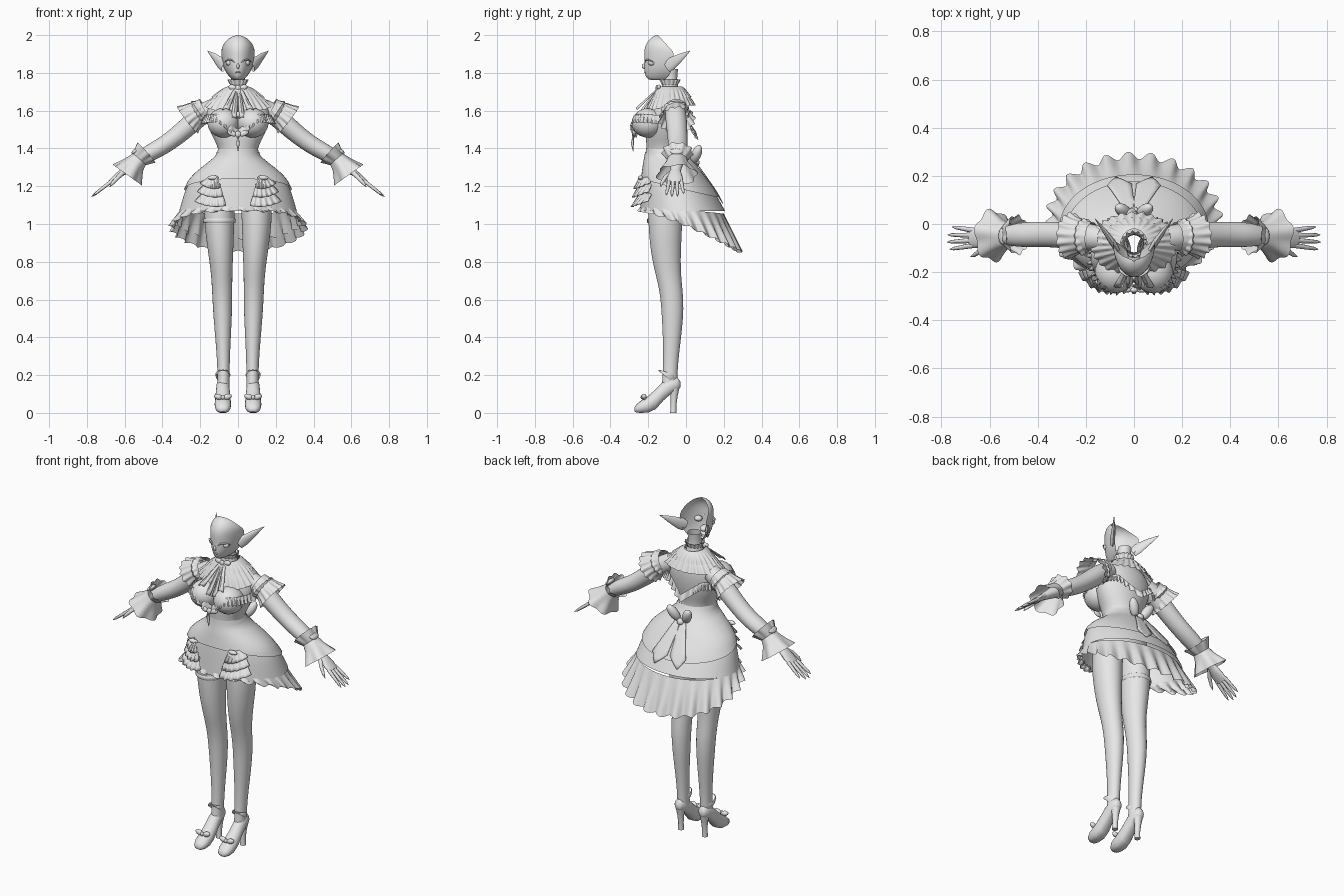
import bpy, bmesh
from math import sin, cos, pi, radians
from mathutils import Vector, Matrix, Euler

if "Cube" in bpy.data.objects:
    bpy.data.objects.remove(bpy.data.objects["Cube"], do_unlink=True)

grey = bpy.data.materials.new("plain_grey")
grey.use_nodes = True
grey.diffuse_color = (0.8, 0.8, 0.8, 1)
grey.node_tree.nodes["Principled BSDF"].inputs["Base Color"].default_value = (0.8, 0.8, 0.8, 1)


def finish(name, bm, mirror=False, sub=0, thick=0):
    bmesh.ops.recalc_face_normals(bm, faces=bm.faces)
    me = bpy.data.meshes.new(name)
    bm.to_mesh(me)
    bm.free()
    me.materials.append(grey)
    me.shade_smooth()
    me.set_sharp_from_angle(angle=radians(50))
    ob = bpy.data.objects.new(name, me)
    bpy.context.collection.objects.link(ob)
    if thick:
        ob.modifiers.new("Thickness", 'SOLIDIFY').thickness = thick
    if mirror:
        ob.modifiers.new("Mirror", 'MIRROR').use_clip = False
    if sub:
        ob.modifiers.new("Smooth", 'SUBSURF').levels = sub
        ob.modifiers["Smooth"].render_levels = sub
    return ob


def skin(name, rings, wrap=True, cap=False, **kw):
    """Skin a list of equally long point rows."""
    bm = bmesh.new()
    rows = [[bm.verts.new(p) for p in r] for r in rings]
    n = len(rows[0])
    for a, b in zip(rows, rows[1:]):
        for i in range(n if wrap else n - 1):
            j = (i + 1) % n
            bm.faces.new((a[i], a[j], b[j], b[i]))
    if cap:
        bm.faces.new(rows[0])
        bm.faces.new(rows[-1])
    return finish(name, bm, **kw)


def ellipse(z, cx, rx, yf, yb, n=28):
    return [Vector((cx + rx * sin(2 * pi * i / n),
                    (yf + yb) / 2 - (yb - yf) / 2 * cos(2 * pi * i / n), z)) for i in range(n)]


def tube(name, pts, radii, side=(0, 1, 0), n=14, waves=0, amps=None, **kw):
    """Tube along pts; radii are (along side, across) at each point."""
    pts = [Vector(p) for p in pts]
    rings = []
    for i, p in enumerate(pts):
        t = (pts[min(i + 1, len(pts) - 1)] - pts[max(i - 1, 0)]).normalized()
        s = Vector(side)
        s = (s - t * s.dot(t)).normalized()
        c = t.cross(s)
        ring = []
        for k in range(n):
            a = 2 * pi * k / n
            w = 1 + (amps[i] * sin(waves * a) if waves else 0)
            ring.append(p + (s * radii[i][0] * cos(a) + c * radii[i][1] * sin(a)) * w)
        rings.append(ring)
    return skin(name, rings, **kw)


def ball(name, c, r, rot=(0, 0, 0), mirror=False):
    bm = bmesh.new()
    m = Matrix.Translation(c) @ Euler(rot).to_matrix().to_4x4() @ Matrix.Diagonal((*r, 1))
    bmesh.ops.create_uvsphere(bm, u_segments=18, v_segments=12, radius=1, matrix=m)
    return finish(name, bm, mirror=mirror)


def surf(name, f, nu, nv, wrap=False, **kw):
    """Surface f(u, v) with u and v from 0 to 1."""
    d = nu if wrap else nu - 1
    return skin(name, [[f(i / d, j / (nv - 1)) for i in range(nu)] for j in range(nv)], wrap, **kw)


def lookup(table, z):
    for a, b in zip(table, table[1:]):
        if b[0] <= z <= a[0]:
            k = (a[0] - z) / (a[0] - b[0])
            return [p + (q - p) * k for p, q in zip(a, b)][1:]
    return table[-1][1:]


# Head: open-backed face shell, rows are (z, half width, front y, back y)
head = [(1.775, .03, -.14, -.11), (1.757, .022, -.19, -.12), (1.775, .042, -.212, -.1), (1.80, .062, -.219, -.08),
        (1.83, .076, -.223, -.075), (1.87, .086, -.22, -.068), (1.91, .09, -.223, -.06), (1.945, .083, -.216, -.1),
        (1.975, .06, -.198, -.125), (1.993, .033, -.175, -.14), (2.0, .004, -.155, -.15)]
skin("head", [[Vector((w * sin(a), yb + (yf - yb) * cos(a), z)) for a in [pi * (i / 20 - .5) for i in range(21)]]
              for z, w, yf, yb in head], wrap=False, sub=1)
ball("nose", (0, -.222, 1.835), (.008, .012, .014))
ball("lips", (0, -.216, 1.803), (.016, .006, .004))
ball("mouth_cavity", (0, -.18, 1.805), (.025, .03, .018))
ball("eye", (.043, -.18, 1.853), (.022, .02, .016), (0, 0, .45), mirror=True)
tube("eyelid", [(.018, -.219, 1.853), (.032, -.214, 1.868), (.052, -.2, 1.87), (.07, -.175, 1.858)],
     [(.002, .002), (.005, .004), (.005, .004), (.002, .002)], n=8, mirror=True)
tube("ear", [(.074, -.1, 1.83), (.09, -.075, 1.85), (.125, -.025, 1.885), (.162, .022, 1.917)],
     [(.03, .012), (.034, .014), (.02, .009), (.001, .001)], side=(0, 0, 1), n=12, mirror=True)

# Neck and choker
skin("neck", [ellipse(z, 0, r, -.085 - r + d, -.085 + r + d) for z, r, d in
              [(1.69, .055, 0), (1.73, .042, 0), (1.77, .037, 0), (1.82, .038, .005)]], sub=1)
surf("choker_frill", lambda u, v: Vector(((.041 + .012 * v + .005 * v * sin(28 * pi * u)) * sin(2 * pi * u),
     -.085 - (.041 + .012 * v + .005 * v * sin(28 * pi * u)) * cos(2 * pi * u), 1.735 + .03 * v)), 112, 3, True)

# Torso, from shoulders to hips
torso = [(1.72, 0, .05, -.135, -.035), (1.69, 0, .085, -.15, -.02), (1.66, 0, .135, -.17, 0), (1.62, 0, .165, -.19, .01),
         (1.57, 0, .17, -.205, .012), (1.52, 0, .16, -.215, .008), (1.47, 0, .14, -.215, 0), (1.42, 0, .112, -.21, -.012),
         (1.38, 0, .1, -.208, -.015), (1.33, 0, .115, -.21, 0), (1.22, 0, .16, -.215, .02), (1.12, 0, .17, -.2, .0)]
skin("torso", [ellipse(*r) for r in torso], sub=1)
ball("bust", (.078, -.2, 1.535), (.085, .088, .078), mirror=True)


# Gathered frill round the bust line, dipping at the centre front
def bust_frill(u, v):
    a = 2 * pi * u
    c, s = cos(a), sin(a)
    front = max(0, c)
    w = .009 * sin(46 * a) * v + .012 * v
    x = (.178 + w) * (abs(s) ** .7) * (1 if s > 0 else -1)
    y = (-.1 - (.185 + w) * c ** .8) if c > 0 else (-.1 - (.118 + w) * c)
    dip = max(0, 1 - abs(x) / .11)
    return Vector((x, y + .035 * dip ** 2, 1.575 + .01 * front - .085 * dip - .045 * v))


surf("bust_frill", bust_frill, 368, 3, True)
ball("bust_jewel", (0, -.275, 1.475), (.016, .012, .018))
ball("bust_bow", (.032, -.275, 1.48), (.026, .01, .014), (0, -.4, 0), mirror=True)
tube("pendant", [(0, -.28, 1.46), (0, -.284, 1.425), (0, -.28, 1.385)],
     [(.004, .004), (.008, .009), (.001, .001)], n=8)


# Shoulder cape in two gathered tiers
def cape(z0, z1, r0, r1, amp):
    def f(u, v):
        a = 2 * pi * u
        r = r0 + (r1 - r0) * v
        w = amp * v * v * sin(26 * a)
        return Vector(((r + w) * sin(a), -.085 - (r * .55 + .034 + w) * cos(a),
                       z0 + (z1 - z0) * v ** 1.4 - .035 * v * max(0, cos(a)) + w * .3))
    return f


surf("cape_lower", cape(1.715, 1.628, .06, .178, .005), 208, 7, True)
surf("cape_upper", cape(1.728, 1.672, .055, .135, .005), 208, 6, True)


# Neck ribbon with fanned tails
def ribbon(x0, x1, w, drop):
    return lambda u, v: Vector((x0 + (x1 - x0) * v + (u - .5) * w * (.35 + .65 * v), -.145 - .115 * v - .006 * sin(pi * u),
                                1.72 - drop * v - (.02 * abs(u - .5) * v)))


surf("ribbon_outer", ribbon(.012, .065, .04, .105), 5, 6, mirror=True, thick=.004)
surf("ribbon_inner", ribbon(.006, .022, .034, .15), 5, 6, mirror=True, thick=.004)
ball("ribbon_bow", (.027, -.143, 1.722), (.024, .012, .015), (0, -.3, 0), mirror=True)
ball("brooch", (0, -.152, 1.72), (.014, .01, .016))

# Arms, sleeve frills and cuffs
tube("arm", [(.13, -.06, 1.615), (.18, -.055, 1.59), (.25, -.05, 1.53), (.32, -.045, 1.468), (.40, -.042, 1.41),
             (.48, -.045, 1.37), (.55, -.05, 1.32), (.61, -.055, 1.275)],
     [(.05, .05), (.057, .055), (.057, .053), (.053, .05), (.053, .047), (.053, .046), (.034, .03), (.026, .02)],
     n=20, mirror=True, sub=1)
tube("sleeve_frill", [(.175, -.055, 1.61), (.215, -.052, 1.588), (.245, -.05, 1.568), (.268, -.048, 1.55)],
     [(.062, .058), (.068, .064), (.08, .074), (.094, .086)], n=112, waves=14, amps=(0, .01, .04, .07), mirror=True)
tube("sleeve_band", [(.19, -.055, 1.6), (.205, -.055, 1.59), (.22, -.055, 1.58)],
     [(.066, .06), (.078, .072), (.066, .06)], n=84, waves=14, amps=(.04, .04, .04), mirror=True)
tube("cuff", [(.52, -.047, 1.345), (.545, -.048, 1.318), (.567, -.048, 1.288), (.587, -.048, 1.26)],
     [(.05, .045), (.062, .055), (.084, .072), (.105, .09)], n=72, waves=6, amps=(0, .02, .06, .09), mirror=True)
tube("cuff_turnback", [(.525, -.047, 1.342), (.505, -.046, 1.362), (.485, -.045, 1.38)],
     [(.05, .045), (.066, .058), (.08, .068)], n=72, waves=9, amps=(0, .04, .08), mirror=True)
ball("cuff_bow", (.545, -.05, 1.385), (.022, .035, .012), (0, .7, 0), mirror=True)

# Hands
tube("palm", [(.59, -.055, 1.29), (.62, -.057, 1.268), (.65, -.058, 1.243), (.68, -.058, 1.218)],
     [(.024, .019), (.034, .018), (.042, .016), (.04, .011)], mirror=True, cap=True)
for i, (ya, yb, ln) in enumerate([(-.089, -.105, .09), (-.068, -.075, .1), (-.047, -.045, .098), (-.026, -.012, .08)]):
    tip = Vector((.676 + ln, yb, 1.222 - ln * .78))
    base = Vector((.668, ya, 1.228))
    tube(f"finger_{i + 1}", [base, base.lerp(tip, .45), base.lerp(tip, .85), tip],
         [(.011, .01), (.0095, .009), (.007, .007), (.001, .001)], n=8, mirror=True)
tube("thumb", [(.605, -.075, 1.275), (.635, -.11, 1.247), (.665, -.13, 1.215), (.68, -.135, 1.195)],
     [(.013, .013), (.012, .011), (.009, .008), (.001, .001)], side=(0, 0, 1), n=8, mirror=True)

# Skirt bell, rows are (z, half width, front y, back y)
bell = [(1.40, .105, -.212, -.008), (1.36, .115, -.216, .012), (1.32, .162, -.222, .045), (1.28, .212, -.226, .075),
        (1.24, .25, -.23, .103), (1.18, .28, -.236, .145), (1.12, .298, -.24, .18), (1.07, .312, -.244, .207)]
skin("skirt", [ellipse(z, 0, rx, yf, yb, 40) for z, rx, yf, yb in bell], sub=1)


# Overskirt layer hugging the bell, lower at the back
def overskirt(u, v):
    a = 2 * pi * u
    z = 1.38 - v * (.14 + .05 * (1 - cos(a)))
    rx, yf, yb = lookup(bell, z)
    g = .003 + .006 * v
    return Vector(((rx + g) * sin(a), (yf + yb) / 2 - ((yb - yf) / 2 + g) * cos(a), z))


surf("overskirt", overskirt, 64, 10, True)


# Pleated hem frill, short in front and long behind
def hem(drop, flare):
    def f(u, v):
        a = 2 * pi * u
        s = ((1 - cos(a)) / 2) ** 1.3
        w = .016 * v * sin(24 * a)
        yf, yb = -.242, .2 + .085 * v * flare
        return Vector(((.305 + .05 * v * flare + w) * sin(a), (yf + yb) / 2 - ((yb - yf) / 2 + w) * cos(a),
                       1.09 - .035 * s - v * (.02 + drop * s) + .006 * v * cos(24 * a)))
    return f


surf("hem_frill", hem(.182, 1), 240, 5, True)
surf("petticoat_frill", hem(.12, .6), 240, 5, True)


# Tiered pleated flaps on the front of the skirt
def flap(top, low, w0, w1, out):
    def f(u, v):
        t = 2 * u - 1
        w = w0 + (w1 - w0) * v
        return Vector((.135 + .012 * v + t * w, -.228 - out * v * (1 - .5 * t * t) + .035 * t + .012 * t * t
                       - .006 * v * cos(5 * pi * t), top + (low - top) * v + .015 * t * t * v + .012 * t * v))
    return f


for i, args in enumerate([(1.25, 1.19, .025, .055, .035), (1.215, 1.145, .04, .07, .045), (1.165, 1.095, .052, .085, .052)]):
    surf(f"skirt_flap_{i + 1}", flap(*args), 41, 5, mirror=True, thick=.004)
ball("flap_knot", (.132, -.24, 1.245), (.03, .014, .012), mirror=True)

# Back bow
ball("back_bow_loop", (.045, .055, 1.37), (.028, .026, .055), (-.35, .5, 0), mirror=True)
ball("back_bow_knot", (0, .05, 1.325), (.022, .022, .02))


def tail(u, v):
    w = (.02 + .04 * v) * (1 if v < .75 else (1 - v) / .25 + .02)
    x = .015 + .06 * v + (u - .5) * 2 * w
    z = 1.33 - .22 * v
    return Vector((x, lookup(bell, z)[2] + .014 - .5 * x * x, z))


surf("back_bow_tail", tail, 5, 9, mirror=True, thick=.004)

# Legs, rows are (z, x, x radius, y, y radius)
leg = [(1.17, .093, .082, -.11, .088), (1.05, .1, .082, -.11, .092), (.95, .097, .076, -.109, .088), (.85, .092, .067, -.107, .08),
       (.76, .087, .059, -.098, .071), (.69, .085, .055, -.086, .064), (.6, .083, .053, -.073, .061), (.5, .081, .049, -.071, .057),
       (.38, .079, .04, -.075, .047), (.27, .077, .034, -.081, .04), (.2, .077, .032, -.084, .039), (.14, .077, .032, -.088, .042)]
skin("leg", [ellipse(z, x, rx, y - ry, y + ry, 20) for z, x, rx, y, ry in leg], mirror=True, sub=1)
skin("thigh_band", [ellipse(z, -.099, .082 + g, -.202 - g, -.018 + g) for z, g in [(1.03, 0), (1.025, .004), (1.01, .004), (1.005, 0)]])

# High-heeled shoes, rows are (y, sole z, top z, half width)
shoe = [(-.03, .135, .165, .014), (-.045, .12, .185, .028), (-.08, .1, .185, .034), (-.12, .065, .16, .037), (-.16, .02, .12, .041),
        (-.2, .002, .085, .044), (-.24, 0, .06, .041), (-.263, .002, .042, .03), (-.273, .008, .028, .014)]
skin("shoe", [[Vector((.08 + w * cos(2 * pi * i / 16), y, max(zb, (zb + zt) / 2 + (zt - zb) * .56 * sin(2 * pi * i / 16))))
               for i in range(16)] for y, zb, zt, w in shoe], cap=True, mirror=True)
skin("heel", [ellipse(z, .08, r, y - r, y + r, 12) for z, r, y in
              [(0, .017, -.067), (.04, .015, -.066), (.09, .019, -.063), (.14, .029, -.062)]], cap=True, mirror=True)
for sx in (-1, 1):
    ball("shoe_bow_" + ("inner" if sx < 0 else "outer"), (.08 + sx * .024, -.222, .085), (.024, .014, .015), (.3, sx * -.3, 0), mirror=True)
ball("shoe_bow_knot", (.08, -.23, .083), (.01, .01, .012), mirror=True)
tube("shoe_strap", [(.08, -.108, .192), (.08, -.1, .202), (.08, -.096, .214)], [(.05, .036), (.053, .04), (.046, .035)], n=20, mirror=True)
